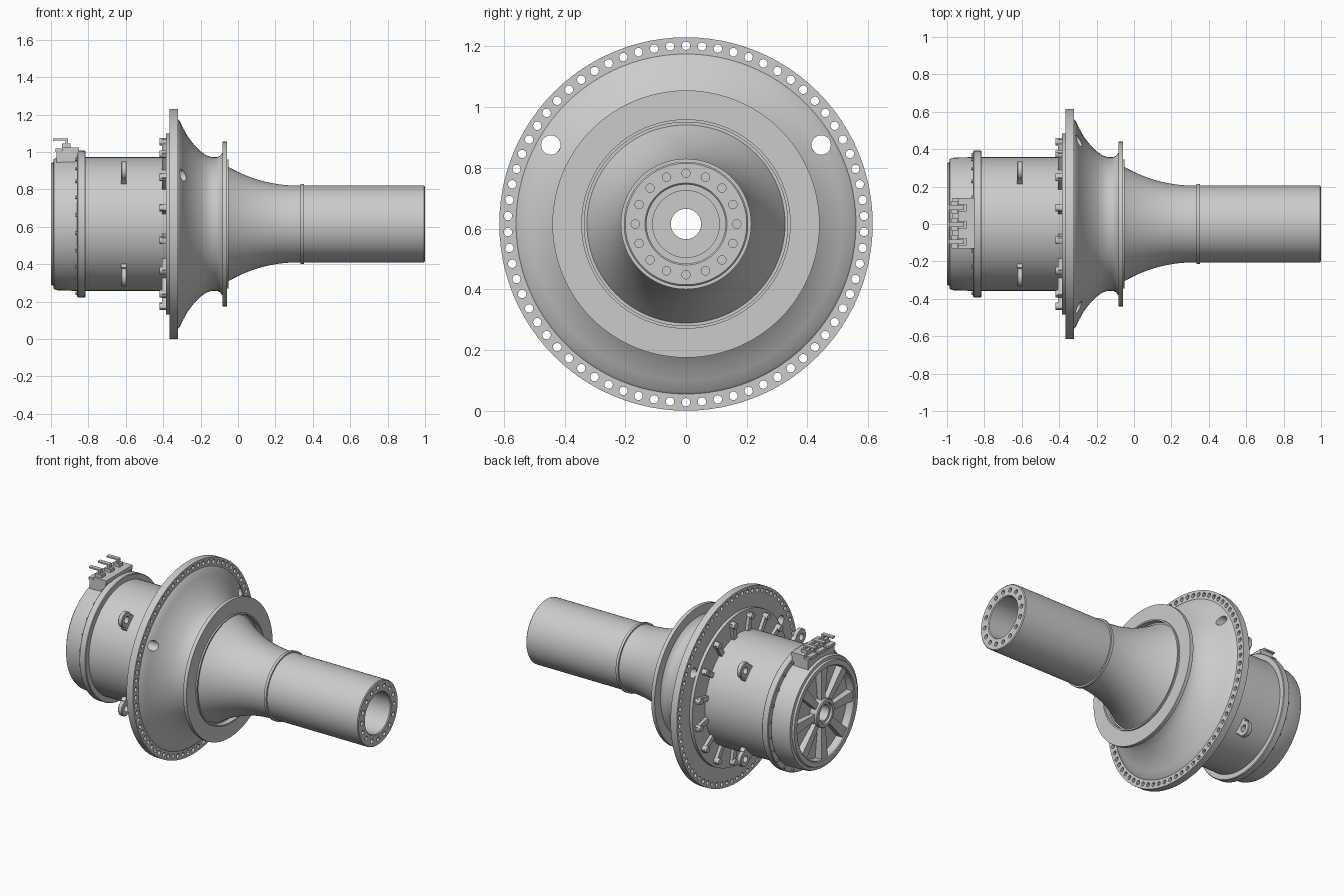
import bpy, bmesh
from math import pi, sin, cos, radians
from mathutils import Matrix

if "Cube" in bpy.data.objects:
    bpy.data.objects.remove(bpy.data.objects["Cube"])

C = 0.615  # height of the main axis
AXIS = Matrix.Translation((0, 0, C))


def polar(angle, x=0, r=0):
    """Frame at an angle round the main axis; local z points outward."""
    return AXIS @ Matrix.Rotation(angle, 4, 'X') @ Matrix.Translation((x, 0, r))


def finish(bm, name):
    bmesh.ops.recalc_face_normals(bm, faces=bm.faces)
    me = bpy.data.meshes.new(name)
    bm.to_mesh(me)
    bm.free()
    ob = bpy.data.objects.new(name, me)
    bpy.context.collection.objects.link(ob)
    return ob


def add_lathe(bm, profile, frame=AXIS, seg=96):
    """Revolve a closed (x, radius) loop about the frame's x axis."""
    rings = []
    for i in range(seg):
        a = 2 * pi * i / seg
        rings.append([bm.verts.new(frame @ Matrix.Translation((x, r * sin(a), r * cos(a))).translation)
                      for x, r in profile])
    n = len(profile)
    for i in range(seg):
        p, q = rings[i], rings[(i + 1) % seg]
        for j in range(n):
            k = (j + 1) % n
            bm.faces.new((p[j], p[k], q[k], q[j]))


def add_cyl(bm, frame, radius, length, seg=16):
    bmesh.ops.create_cone(bm, cap_ends=True, segments=seg, radius1=radius, radius2=radius,
                          depth=length, matrix=frame @ Matrix.Rotation(pi / 2, 4, 'Y'))


def add_box(bm, frame, lo, hi):
    mid = [(a + b) / 2 for a, b in zip(lo, hi)]
    size = [b - a for a, b in zip(lo, hi)]
    bmesh.ops.create_cube(bm, size=1, matrix=frame @ Matrix.Translation(mid) @ Matrix.Diagonal((*size, 1)))


def lathe(name, profile):
    bm = bmesh.new()
    add_lathe(bm, profile)
    return finish(bm, name)


def cut(ob, bm):
    cutter = finish(bm, "cutter")
    cutter.hide_render = True
    mod = ob.modifiers.new("holes", 'BOOLEAN')
    mod.operation, mod.solver, mod.object = 'DIFFERENCE', 'EXACT', cutter
    bpy.context.view_layer.objects.active = ob
    bpy.ops.object.modifier_apply(modifier=mod.name)
    bpy.data.objects.remove(cutter)


# Flared bell with the large bolting flange and the small front flange
bell = lathe("flared_bell", [
    (-.365, .615), (-.32, .615), (-.32, .56), (-.312, .552), (-.295, .515), (-.27, .47),
    (-.24, .43), (-.205, .392), (-.17, .367), (-.14, .357), (-.11, .357), (-.095, .366),
    (-.084, .38), (-.084, .44), (-.06, .44), (-.06, .345), (-.05, .345), (-.05, .335),
    (-.085, .335), (-.085, .3), (-.365, .3)])
holes = bmesh.new()
for i in range(70):
    add_cyl(holes, polar(2 * pi * i / 70, -.34, .587), .014, .2, 12)
for y in (-.445, .445):
    add_cyl(holes, Matrix.Translation((-.3, y, .875)), .032, .5, 24)
cut(bell, holes)

# Hollow output shaft: flared root, collar ring and straight tube
flare = []
for i in range(15):
    x = -.09 + .425 * i / 14
    flare.append((x, .205 + .1 * ((.335 - x) / .385) ** 2.2))
shaft = lathe("output_shaft", flare + [
    (.335, .215), (.352, .215), (.352, .205), (.995, .205), (1, .2), (1, .135), (.995, .13), (-.09, .13)])
holes = bmesh.new()
for i in range(16):
    add_cyl(holes, polar(2 * pi * i / 16, 1, .167), .014, .1, 12)
cut(shaft, holes)

# Main housing drum with mounting ring
lathe("housing_drum", [(-.86, .11), (-.86, .357), (-.385, .357), (-.385, .485), (-.36, .485), (-.36, .357),
                       (-.2, .3), (-.085, .3), (-.085, .11)])

# Clamp band round the drum with small bolts
lathe("clamp_band", [(-.86, .35), (-.86, .388), (-.856, .392), (-.819, .392), (-.815, .388), (-.815, .35)])
bm = bmesh.new()
for i in range(24):
    add_cyl(bm, polar(2 * pi * (i + .5) / 24, -.862, .374), .009, .014, 8)
finish(bm, "band_bolts")

# Rear cap rim, recessed back plate and hub
lathe("rear_cap", [(-1, .325), (-.988, .33), (-.985, .347), (-.97, .354), (-.86, .358), (-.86, .29),
                   (-.995, .29), (-1, .295)])
lathe("back_plate", [(-.945, .05), (-.945, .3), (-.9, .3), (-.9, .05)])
lathe("rear_hub", [(-1, .085), (-.995, .09), (-.94, .09), (-.94, .05), (-.985, .05), (-.985, .066), (-1, .066)])

# Rear spokes, wider toward the rim
bm = bmesh.new()
for i in range(8):
    frame = polar(2 * pi * i / 8)
    bmesh.ops.create_cone(bm, cap_ends=True, segments=4, radius1=.028, radius2=.046, depth=.22,
                          matrix=frame @ Matrix.Translation((-.967, 0, .19)) @ Matrix.Diagonal((.7, 1, 1, 1))
                          @ Matrix.Rotation(pi / 4, 4, 'Z'))
finish(bm, "rear_spokes")

# Radial clamps and bolts behind the big flange
bm = bmesh.new()
for i in range(16):
    frame = polar(2 * pi * (i + .5) / 16)
    add_box(bm, frame, (-.405, -.016, .34), (-.38, .016, .465))
    add_cyl(bm, frame @ Matrix.Translation((-.4, 0, .448)), .02, .04, 12)
finish(bm, "flange_clamps")

# Four lifting eyes on the drum
bm = bmesh.new()
for i in range(4):
    frame = polar(pi / 4 + i * pi / 2, -.61)
    add_lathe(bm, [(-.015, .022), (-.015, .046), (-.011, .05), (.011, .05), (.015, .046), (.015, .022)],
              frame @ Matrix.Translation((0, 0, .403)), 24)
    add_box(bm, frame, (-.015, -.05, .33), (.015, .05, .379))
finish(bm, "lifting_eyes")

# Terminal block on top of the rear cap, with three bent connectors
bm = bmesh.new()
I = Matrix.Identity(4)
add_box(bm, I, (-.97, -.13, .9), (-.855, .14, 1.005))
add_box(bm, I, (-.94, -.13, 1.0), (-.85, .14, 1.025))
finish(bm, "terminal_block")
bm = bmesh.new()
for y in (.088, -.003, -.095):
    add_box(bm, I, (-.975, y - .035, 1.0), (-.945, y + .035, 1.018))
    add_box(bm, I, (-.94, y - .02, 1.02), (-.895, y + .02, 1.045))
    add_box(bm, I, (-.922, y - .013, 1.04), (-.908, y + .013, 1.068))
    add_box(bm, I, (-.99, y - .013, 1.062), (-.908, y + .013, 1.072))
finish(bm, "terminal_connectors")

# Smooth shading with sharp edges kept
for ob in bpy.context.collection.objects:
    bpy.context.view_layer.objects.active = ob
    bpy.ops.object.select_all(action='DESELECT')
    ob.select_set(True)
    bpy.ops.object.shade_smooth_by_angle(angle=radians(30))
